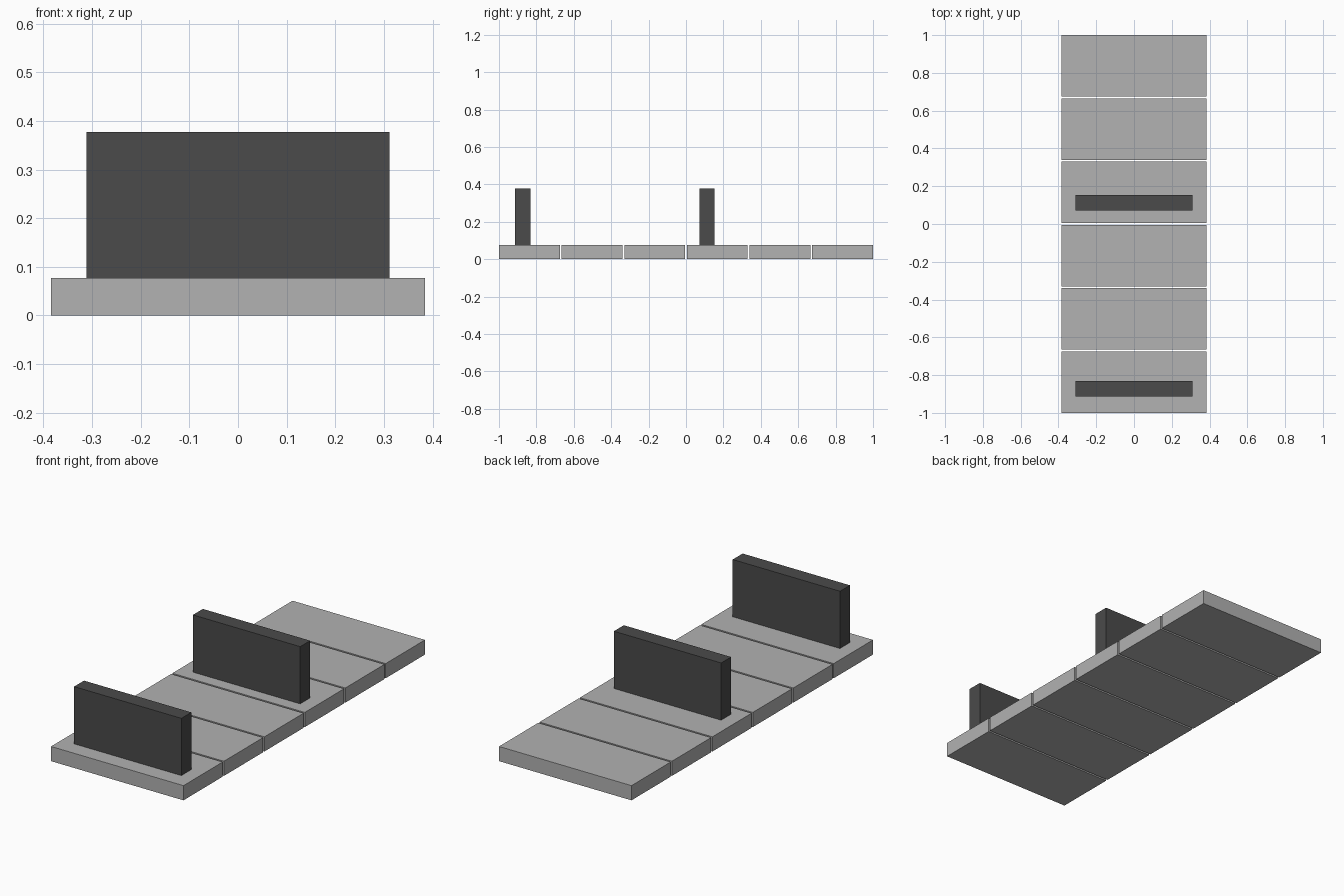
import bpy

if "Cube" in bpy.data.objects:
    bpy.data.objects.remove(bpy.data.objects["Cube"])


def make_material(name, value):
    mat = bpy.data.materials.new(name)
    mat.diffuse_color = (value, value, value, 1.0)
    mat.use_nodes = True
    mat.node_tree.nodes["Principled BSDF"].inputs["Base Color"].default_value = mat.diffuse_color
    return mat


def box(name, size, centre, mat):
    bpy.ops.mesh.primitive_cube_add(size=1, location=centre)
    obj = bpy.context.object
    obj.name = name
    obj.scale = size
    bpy.ops.object.transform_apply(location=False, rotation=False, scale=True)
    obj.data.materials.append(mat)
    return obj


light_grey = make_material("light grey", 0.445)
dark_grey = make_material("dark grey", 0.069)

SLAB_COUNT = 6
SLAB_W, SLAB_D, SLAB_H = 0.768, 0.325, 0.077
PITCH = (2.0 - SLAB_D) / (SLAB_COUNT - 1)

# Row of floor slabs with thin gaps between them
for i in range(SLAB_COUNT):
    y = -1.0 + SLAB_D / 2 + i * PITCH
    box(f"floor_slab_{i + 1}", (SLAB_W, SLAB_D, SLAB_H), (0, y, SLAB_H / 2), light_grey)

# Upright barriers standing on the first and fourth slabs
WALL_W, WALL_D, WALL_H = 0.622, 0.082, 0.30
for name, y in (("front_barrier", -0.872), ("middle_barrier", 0.112)):
    box(name, (WALL_W, WALL_D, WALL_H), (0, y, SLAB_H + WALL_H / 2), dark_grey)
